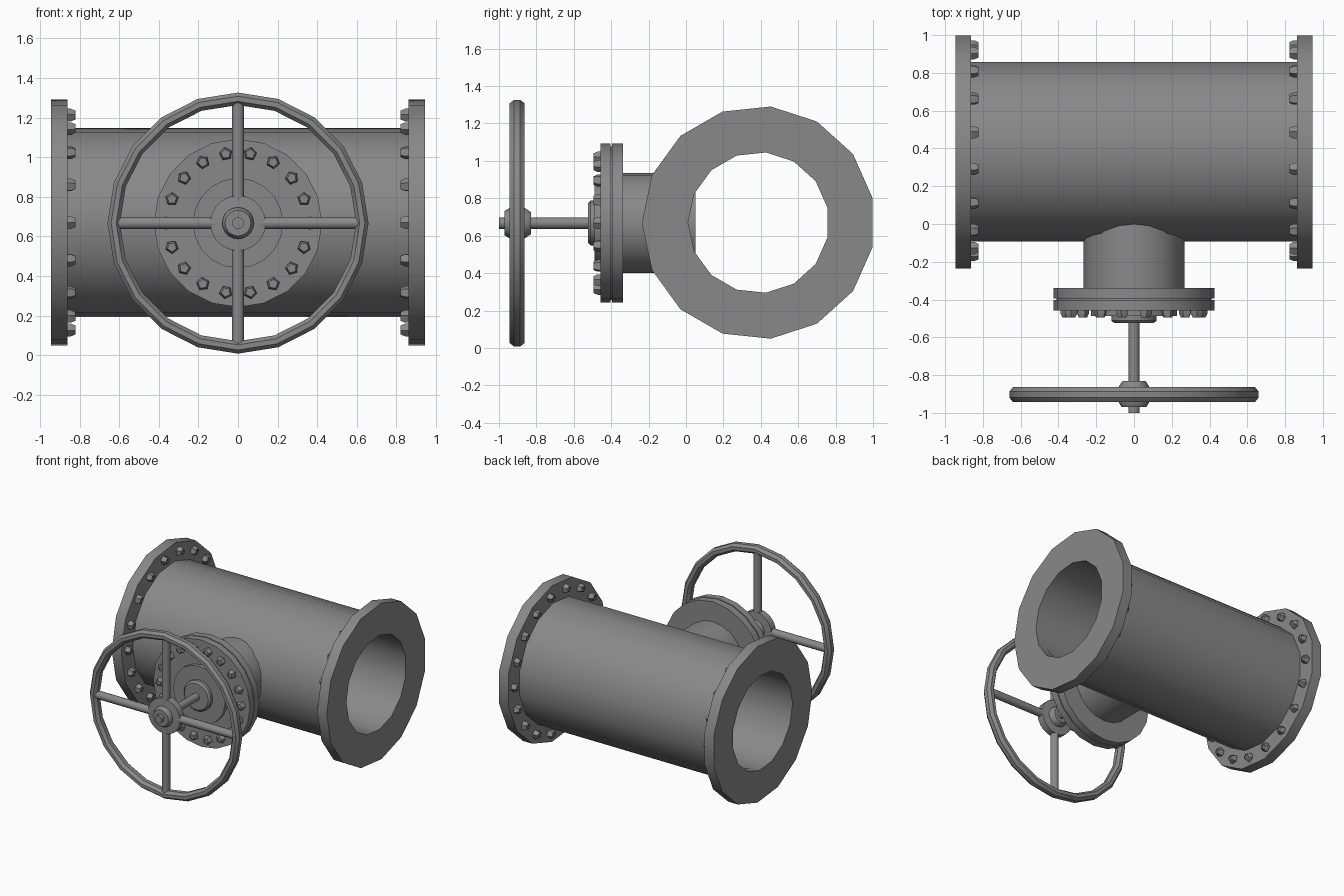
import bpy, bmesh, math
from mathutils import Vector

cube = bpy.data.objects.get("Cube")
if cube:
    bpy.data.objects.remove(cube)

grey = bpy.data.materials.new("cast_iron_grey")
grey.use_nodes = True
COLOUR = (0.25, 0.25, 0.25, 1)
grey.diffuse_color = COLOUR
grey.node_tree.nodes["Principled BSDF"].inputs["Base Color"].default_value = COLOUR

X, Y, Z = Vector((1, 0, 0)), Vector((0, 1, 0)), Vector((0, 0, 1))
PIPE = Vector((0, 0.388, 0.67))    # centre of the main pipe
STEM = Vector((0, 0, 0.667))       # axis of the handwheel stem
MAIN, ROUND, BOLT = 15, 20, 5      # sides


def revolve(bm, profile, sides, centre, axis, u, closed=False):
    """Turn (radius, distance along axis) points about an axis."""
    v = axis.cross(u)
    rings = []
    for r, t in profile:
        ring = []
        for i in range(sides):
            a = math.tau * i / sides
            ring.append(bm.verts.new(centre + axis * t + (u * math.cos(a) + v * math.sin(a)) * r))
        rings.append(ring)
    pairs = list(zip(rings, rings[1:]))
    if closed:
        pairs.append((rings[-1], rings[0]))
    else:
        bm.faces.new(rings[0])
        bm.faces.new(rings[-1])
    for a, b in pairs:
        for i in range(sides):
            j = (i + 1) % sides
            bm.faces.new((a[i], a[j], b[j], b[i]))


def finish(name, bm):
    bmesh.ops.recalc_face_normals(bm, faces=bm.faces)
    mesh = bpy.data.meshes.new(name)
    bm.to_mesh(mesh)
    bm.free()
    mesh.materials.append(grey)
    obj = bpy.data.objects.new(name, mesh)
    bpy.context.collection.objects.link(obj)
    bpy.ops.object.select_all(action='DESELECT')
    obj.select_set(True)
    bpy.context.view_layer.objects.active = obj
    bpy.ops.object.shade_smooth_by_angle(angle=math.radians(35))
    return obj


def turned(name, *args, **kw):
    bm = bmesh.new()
    revolve(bm, *args, **kw)
    return finish(name, bm)


def bolt_ring(name, centre, axis, u, radius, count=18):
    bm = bmesh.new()
    v = axis.cross(u)
    for i in range(count):
        a = math.tau * i / count
        out = u * math.cos(a) + v * math.sin(a)
        revolve(bm, [(0.034, -0.005), (0.034, 0.018), (0.024, 0.04), (0.015, 0.04), (0.015, 0.034)],
                BOLT, centre + out * radius, axis, out)
    return finish(name, bm)


def tube(outer, inner, start, end):
    return [(outer, start), (outer, end), (inner, end), (inner, start)]


# Main pipe with an open bore and a bolted flange at each end
turned("main_pipe", tube(0.48, 0.38, -0.87, 0.87), MAIN, PIPE, X, -Y, closed=True)
for side, s in (("left", 1), ("right", -1)):
    turned(side + "_flange", tube(0.624, 0.377, 0.862, 0.945), MAIN, PIPE, X * s, -Y, closed=True)
    bolt_ring(side + "_flange_bolts", PIPE + X * s * 0.862, -X * s, -Y, 0.55)

# Branch neck, its flange, the gasket and the bonnet cover
FRONT = -Y
turned("branch_neck", [(0.267, -0.05), (0.267, 0.36)], ROUND, STEM, FRONT, X)
turned("branch_flange", [(0.425, 0.338), (0.425, 0.395)], ROUND, STEM, FRONT, X)
turned("gasket", [(0.41, 0.39), (0.41, 0.41)], ROUND, STEM, FRONT, X)
turned("bonnet_cover", [(0.425, 0.403), (0.425, 0.457)], ROUND, STEM, FRONT, X)
bolt_ring("bonnet_bolts", STEM + FRONT * 0.455, FRONT, X, 0.355)
turned("bonnet_boss", [(0.228, 0.45), (0.228, 0.488)], ROUND, STEM, FRONT, X)
turned("packing_gland", [(0.12, 0.48), (0.12, 0.51), (0.105, 0.525)], ROUND, STEM, FRONT, X)

# Stem and handwheel
turned("stem", [(0.03, 0.5), (0.03, 1.0)], 16, STEM, FRONT, X)
turned("wheel_hub", [(0.06, 0.83), (0.08, 0.86), (0.08, 0.87), (0.14, 0.875), (0.14, 0.93),
                     (0.08, 0.935), (0.08, 0.945), (0.065, 0.97)], ROUND, STEM, FRONT, X)
rim = []
for i in range(8):
    a = math.tau * (i + 0.5) / 8
    rim.append((0.628 + 0.034 * math.cos(a), 0.903 + 0.043 * math.sin(a)))
turned("wheel_rim", rim, ROUND, STEM, FRONT, X, closed=True)
for name, d in (("left", X), ("right", -X), ("upper", Z), ("lower", -Z)):
    turned(name + "_spoke", [(0.031, 0.1), (0.031, 0.62)], 12, STEM + FRONT * 0.903, d, FRONT)
